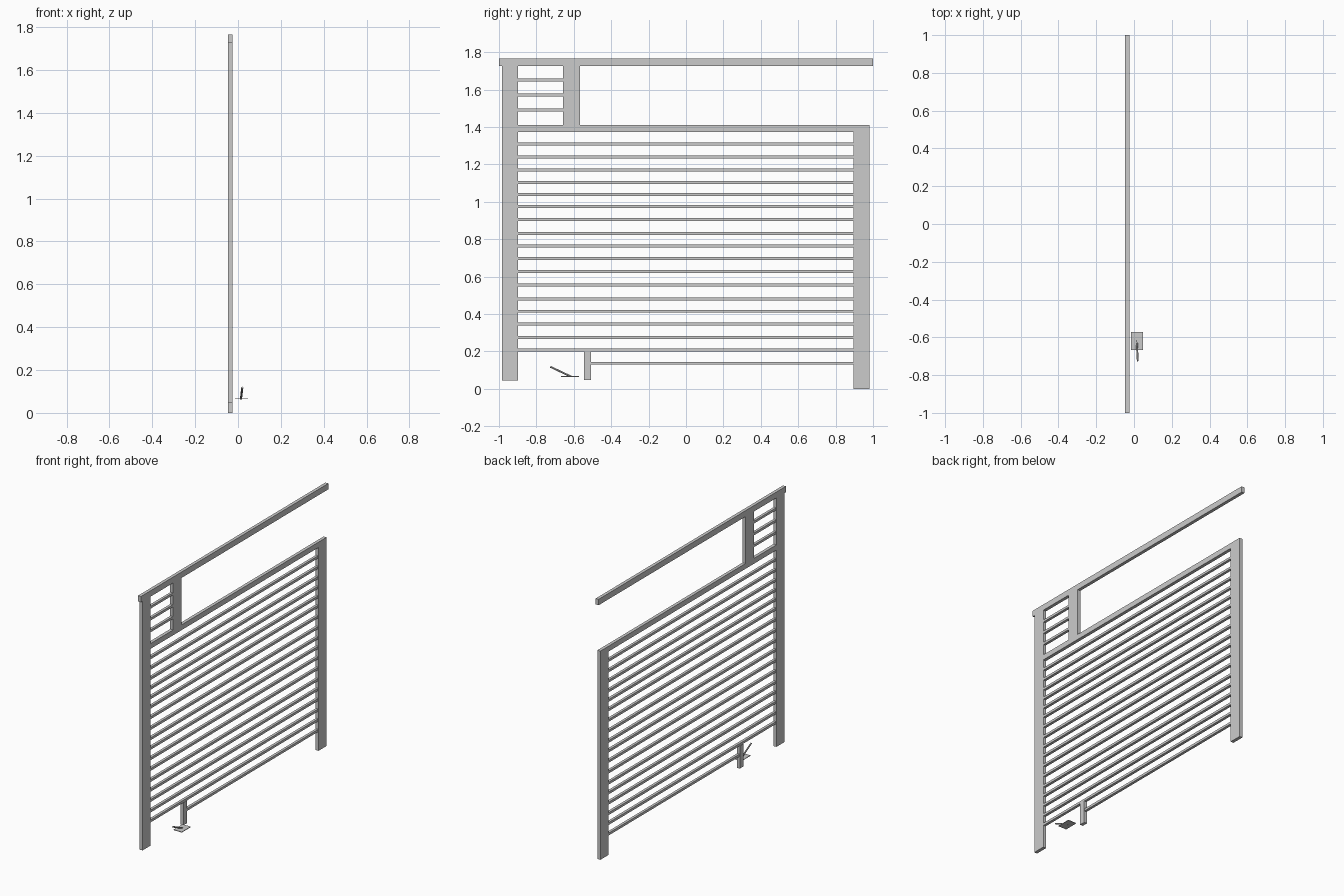
import bpy
from mathutils import Vector

if "Cube" in bpy.data.objects:
    bpy.data.objects.remove(bpy.data.objects["Cube"])

X0, X1 = -0.047, -0.025          # gate thickness


def box(name, y0, y1, z0, z1, x0=X0, x1=X1):
    bpy.ops.mesh.primitive_cube_add(
        size=1, location=((x0 + x1) / 2, (y0 + y1) / 2, (z0 + z1) / 2))
    ob = bpy.context.object
    ob.name = name
    ob.scale = (x1 - x0, y1 - y0, z1 - z0)
    bpy.ops.object.transform_apply(location=False, rotation=False, scale=True)
    return ob


def slat(name, y0, y1, z):
    return box(name, y0, y1, z - 0.008, z + 0.008, X0 + 0.002, X1 - 0.002)


# Frame
box("left_stile", -0.984, -0.898, 0.045, 1.727)
box("right_stile", 0.895, 0.981, 0.005, 1.41)
box("right_stile_foot", 0.895, 0.981, 0.0, 0.005)
box("top_rail", -1.0, 1.0, 1.727, 1.767)
box("middle_rail", -0.898, 0.895, 1.374, 1.41)
box("upper_post", -0.657, -0.6, 1.41, 1.727)
box("upper_post_edge", -0.6, -0.568, 1.41, 1.727)
box("lower_post", -0.546, -0.507, 0.048, 0.2)

# Long slats
for i, z in enumerate((1.31, 1.239, 1.17, 1.104, 1.04, 0.976, 0.905, 0.832, 0.763,
                       0.698, 0.628, 0.556, 0.481, 0.415, 0.346, 0.275, 0.208)):
    slat(f"long_slat_{i + 1}", -0.898, 0.895, z)
# Bottom slat beside the lower post
slat("bottom_slat", -0.507, 0.895, 0.137)

# Short slats in the upper corner
for i in range(3):
    slat(f"short_slat_{i + 1}", -0.898, -0.657, 1.652 - 0.08 * i)

# Latch plate with slanted pin
box("latch_plate", -0.667, -0.572, 0.064, 0.068, -0.015, 0.047)
a, b = Vector((0.014, -0.615, 0.066)), Vector((0.02, -0.725, 0.118))
d = b - a
bpy.ops.mesh.primitive_cylinder_add(vertices=8, radius=0.005, depth=d.length,
                                    location=(a + b) / 2)
pin = bpy.context.object
pin.name = "latch_pin"
pin.rotation_euler = d.to_track_quat('Z', 'Y').to_euler()
bpy.ops.object.shade_smooth_by_angle()
